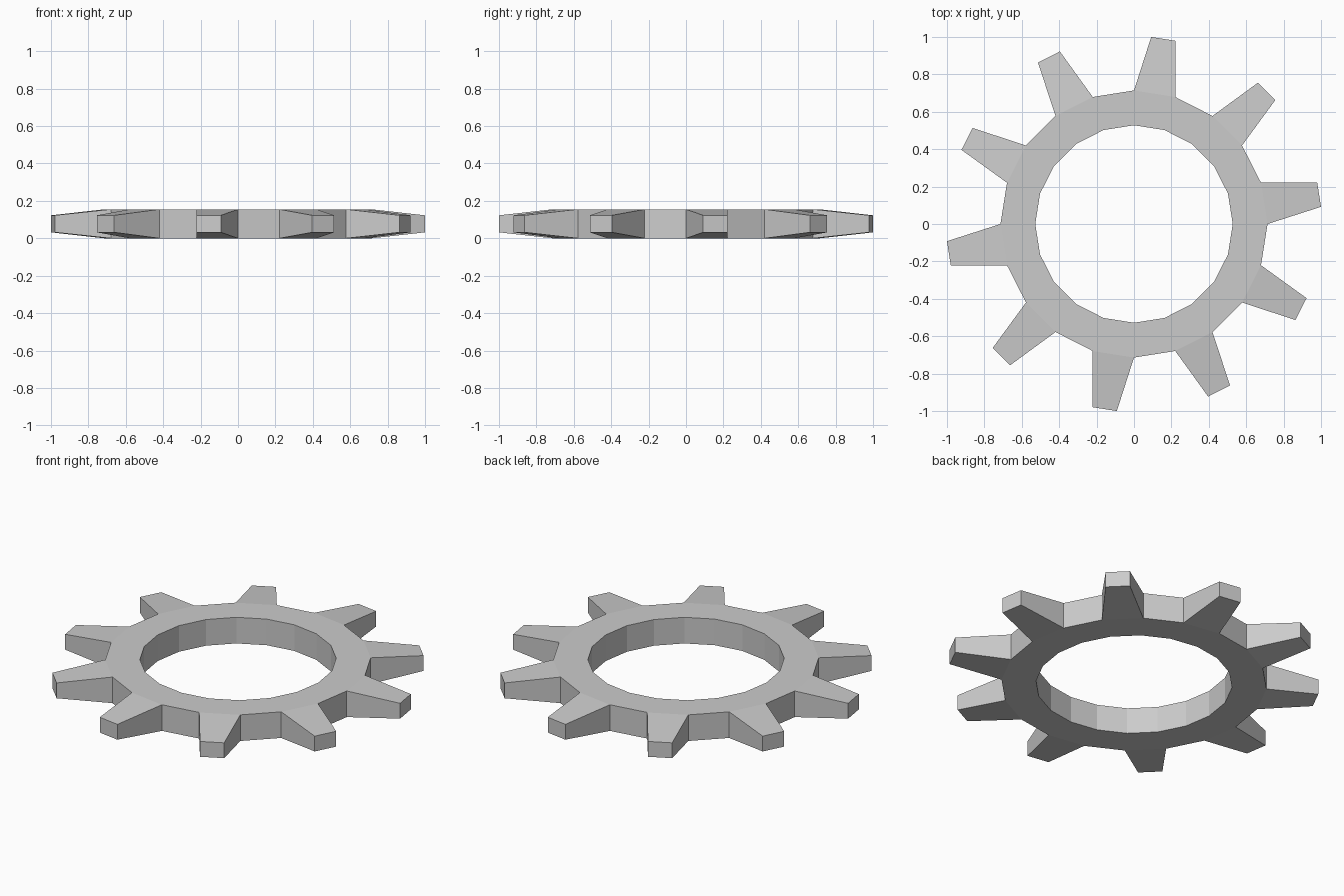
import bpy, bmesh
from math import cos, sin, radians

if "Cube" in bpy.data.objects:
    bpy.data.objects.remove(bpy.data.objects["Cube"])

TEETH = 10
SEGMENTS = TEETH * 2
STEP = 360 / SEGMENTS
R_INNER, R_ROOT, R_TIP = 0.528, 0.714, 1.0042
HEIGHT = 0.155
TIP_Z = (0.032, 0.123)
TIP_HALF_ANGLE = 3.75

bm = bmesh.new()


def pair(radius, angle, z_low, z_high):
    """Bottom and top vertex at one polar position."""
    x, y = radius * cos(radians(angle)), radius * sin(radians(angle))
    return [bm.verts.new((x, y, z)) for z in (z_low, z_high)]


# Ring: inner and outer vertex loops
inner = [pair(R_INNER, i * STEP, 0, HEIGHT) for i in range(SEGMENTS)]
outer = [pair(R_ROOT, i * STEP, 0, HEIGHT) for i in range(SEGMENTS)]

for i in range(SEGMENTS):
    j = (i + 1) % SEGMENTS
    a, b, c, d = inner[i], inner[j], outer[i], outer[j]
    bm.faces.new((a[1], c[1], d[1], b[1]))  # top
    bm.faces.new((a[0], b[0], d[0], c[0]))  # bottom
    bm.faces.new((a[0], a[1], b[1], b[0]))  # bore wall
    if i % 2:
        bm.faces.new((c[0], d[0], d[1], c[1]))  # gap between teeth
        continue
    # Tooth tapering in width and thickness
    mid = (i + 0.5) * STEP
    e = pair(R_TIP, mid - TIP_HALF_ANGLE, *TIP_Z)
    f = pair(R_TIP, mid + TIP_HALF_ANGLE, *TIP_Z)
    bm.faces.new((c[1], e[1], f[1], d[1]))
    bm.faces.new((c[0], d[0], f[0], e[0]))
    bm.faces.new((c[0], e[0], e[1], c[1]))
    bm.faces.new((f[0], d[0], d[1], f[1]))
    bm.faces.new((e[0], f[0], f[1], e[1]))

bmesh.ops.recalc_face_normals(bm, faces=bm.faces[:])
mesh = bpy.data.meshes.new("gear_wheel")
bm.to_mesh(mesh)
bm.free()
gear = bpy.data.objects.new("gear_wheel", mesh)
bpy.context.collection.objects.link(gear)
